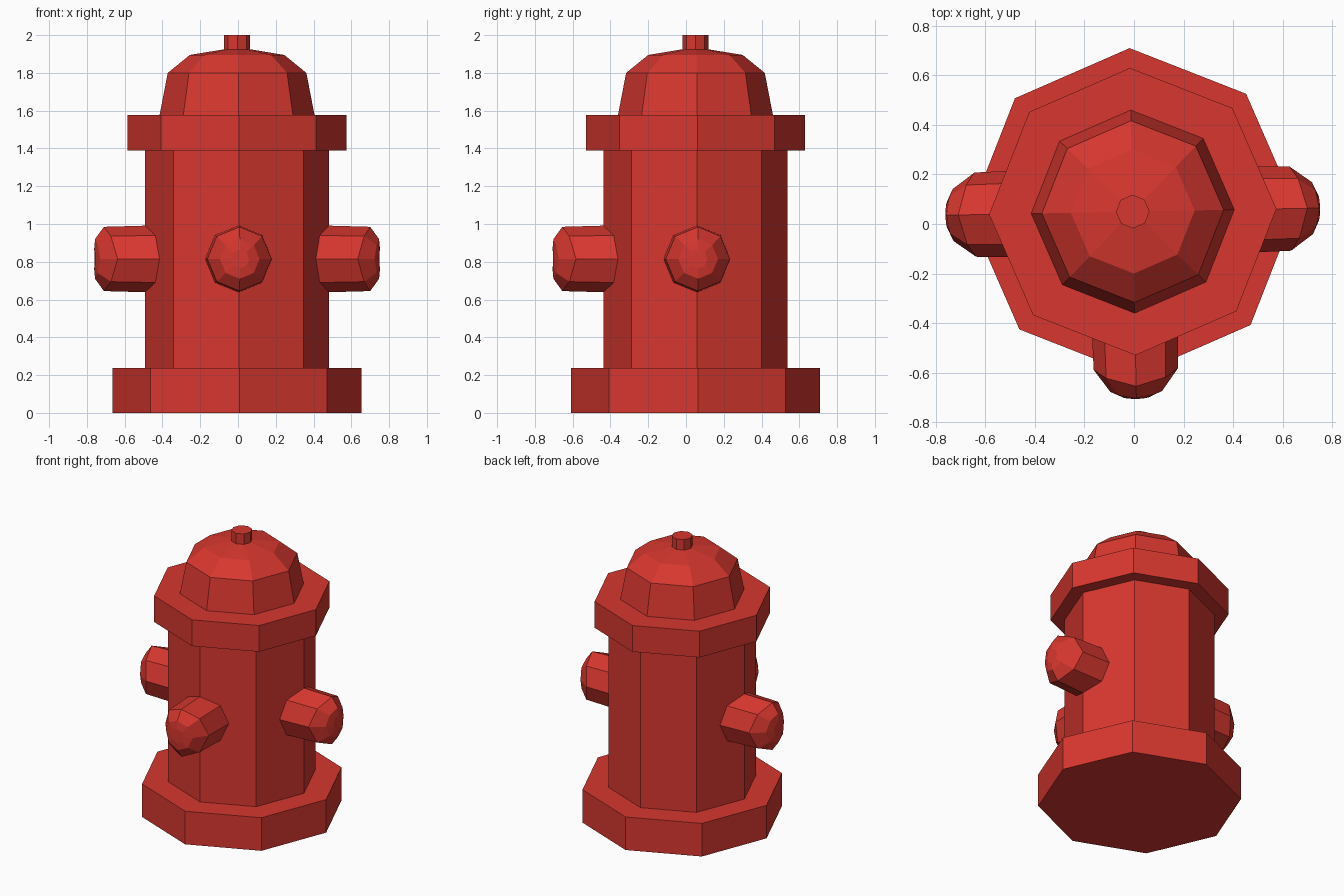
import bpy, bmesh, math
from mathutils import Matrix, Vector

default = bpy.data.objects.get("Cube")
if default:
    bpy.data.objects.remove(default, do_unlink=True)

SIDES = 8
CENTRE = Vector((-0.005, 0.05, 0))
TWIST = math.radians(1.1)

red = bpy.data.materials.new("hydrant_red")
red.use_nodes = True
colour = (0.68, 0.038, 0.028, 1)
red.diffuse_color = colour
red.node_tree.nodes["Principled BSDF"].inputs["Base Color"].default_value = colour


def lathe(name, profile, place, bulge=0.0):
    """Octagonal stack of (radius, height) rings along z, capped at both ends.
    A bulge bends the rings back across local x."""
    bm = bmesh.new()
    rings = []
    for radius, height in profile:
        ring = []
        for k in range(SIDES):
            a = math.tau * k / SIDES
            x, y = radius * math.cos(a), radius * math.sin(a)
            ring.append(bm.verts.new((x, y, height - bulge * x * x)))
        rings.append(ring)
    for low, high in zip(rings, rings[1:]):
        for k in range(SIDES):
            n = (k + 1) % SIDES
            bm.faces.new((low[k], low[n], high[n], high[k]))
    bm.faces.new(rings[0][::-1])
    bm.faces.new(rings[-1])
    bmesh.ops.recalc_face_normals(bm, faces=bm.faces)
    mesh = bpy.data.meshes.new(name)
    bm.to_mesh(mesh)
    bm.free()
    mesh.materials.append(red)
    obj = bpy.data.objects.new(name, mesh)
    obj.matrix_world = place
    bpy.context.collection.objects.link(obj)
    return obj


# Upright barrel parts
upright = Matrix.Translation(CENTRE) @ Matrix.Rotation(TWIST, 4, "Z")
lathe("base_flange", [(0.66, 0), (0.66, 0.237)], upright)
lathe("barrel", [(0.487, 0.2), (0.487, 1.42)], upright)
lathe("top_flange", [(0.58, 1.39), (0.58, 1.578)], upright)
lathe("bonnet", [(0.41, 1.56), (0.41, 1.578), (0.367, 1.8),
                 (0.25, 1.895), (0.068, 1.925)], upright)
lathe("operating_nut", [(0.068, 1.9), (0.068, 2.0)], upright)

# Outlets: same rounded cap pointing left, right and front
outlet = [(0.18, 0.3), (0.177, 0.46), (0.17, 0.705), (0.105, 0.752), (0.05, 0.757)]
for name, angle in (("left_outlet", 90), ("right_outlet", -90), ("front_outlet", 0)):
    place = (Matrix.Translation(CENTRE + Vector((0, 0, 0.815)))
             @ Matrix.Rotation(math.radians(angle) + TWIST, 4, "Z")
             @ Matrix.Rotation(math.pi / 2, 4, "X"))
    lathe(name, outlet, place, bulge=2.4)
